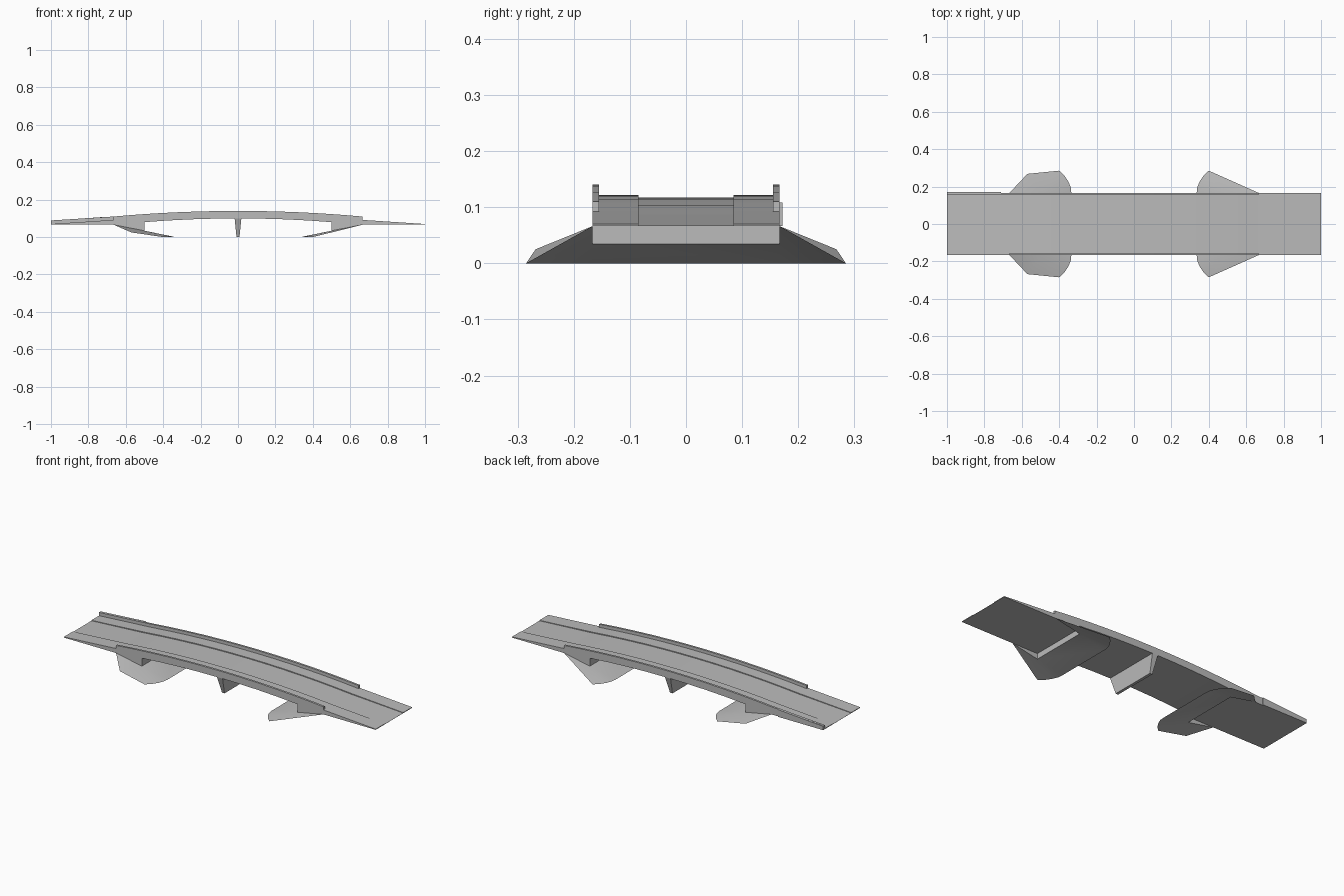
import bpy, bmesh

cube = bpy.data.objects.get("Cube")
if cube:
    bpy.data.objects.remove(cube, do_unlink=True)

concrete = bpy.data.materials.new("concrete_grey")
concrete.use_nodes = True
concrete.diffuse_color = (0.5, 0.5, 0.5, 1)
concrete.node_tree.nodes["Principled BSDF"].inputs["Base Color"].default_value = (0.5, 0.5, 0.5, 1)

HALF, ROAD, RAIL = 0.167, 0.085, 0.155   # half widths of deck, roadway, rail inside
END, HEAD, WALL = 1.0, 0.665, 0.5        # ramp end, embankment head, abutment wall
SOFFIT, FOOT = 0.066, 0.034              # ramp underside, abutment foot


def make(name, verts, faces, smooth=False, solid=True):
    mesh = bpy.data.meshes.new(name)
    mesh.from_pydata(verts, [], faces)
    mesh.materials.append(concrete)
    bm = bmesh.new()
    bm.from_mesh(mesh)
    if solid:
        bmesh.ops.recalc_face_normals(bm, faces=bm.faces)
    bm.to_mesh(mesh)
    bm.free()
    obj = bpy.data.objects.new(name, mesh)
    bpy.context.collection.objects.link(obj)
    if smooth:
        bpy.ops.object.select_all(action='DESELECT')
        obj.select_set(True)
        bpy.context.view_layer.objects.active = obj
        bpy.ops.object.shade_smooth_by_angle()
    return obj


def prism(name, profile, y0, y1):
    """Extrude an x-z outline from y0 to y1."""
    n = len(profile)
    verts = [(x, y, z) for y in (y0, y1) for x, z in profile]
    faces = [tuple(range(n)), tuple(range(2 * n - 1, n - 1, -1))]
    faces += [(i, (i + 1) % n, n + (i + 1) % n, n + i) for i in range(n)]
    return make(name, verts, faces)


def top(x):
    """Cambered top of the deck, straight on the ramps."""
    a = abs(x)
    if a <= HEAD:
        return 0.122 - 0.068 * a * a
    return 0.092 - 0.022 * (a - HEAD) / (END - HEAD)


def stations(a, b, n):
    return [a + (b - a) * i / n for i in range(n + 1)]


main = stations(-HEAD, HEAD, 12)
under = [(x, 0.1 - 0.08 * x * x) for x in stations(WALL, -WALL, 8)]
bottom = [(END, SOFFIT), (WALL, SOFFIT)] + under + [(-WALL, SOFFIT), (-END, SOFFIT)]


def deck_profile(drop):
    return [(x, max(top(x) - drop, SOFFIT + 0.001)) for x in [-END] + main + [END]] + bottom


# Deck: sunken roadway between two raised walkways
prism("roadway", deck_profile(0.005), -ROAD, ROAD)
for side, s in (("left", 1), ("right", -1)):
    prism("walkway_" + side, deck_profile(0), s * ROAD, s * HALF)


# Parapets: the back one carries on down one ramp
def rail(name, xs, y0, y1):
    upper = [(x, top(x) + (0.018 if abs(x) < 0.7 else 0.019)) for x in xs]
    prism(name, upper + [(x, top(x)) for x in reversed(xs)], y0, y1)


rail("front_parapet", main, -HALF, -RAIL)
rail("back_parapet", [-END] + main, RAIL, HALF)
prism("ramp_retaining_strip", [(-END, SOFFIT), (-END, 0.088), (-0.71, 0.108), (-0.71, SOFFIT)],
      HALF, HALF + 0.005)

# Tapered central pier
pier = [(sx * w, sy * d, z) for w, d, z in ((0.008, 0.135, 0), (0.018, HALF, 0.1))
        for sx, sy in ((-1, -1), (1, -1), (1, 1), (-1, 1))]
make("central_pier", pier, [(0, 1, 2, 3), (4, 5, 6, 7)] +
     [(i, (i + 1) % 4, 4 + (i + 1) % 4, 4 + i) for i in range(4)])

# Abutment wall, wing walls and open earth slope at each end
toe = [(0.4, 0.285, 0), (0.372, 0.258, 0), (0.35, 0.225, 0), (0.338, 0.195, 0), (0.335, HALF, 0)]
for side, s in (("left", 1), ("right", -1)):
    x = s * WALL
    make("abutment_wall_" + side,
         [(x, -HALF, FOOT), (x, HALF, FOOT), (x, HALF, 0.08), (x, -HALF, 0.08)],
         [(0, 1, 2, 3) if s < 0 else (3, 2, 1, 0)], solid=False)
    outline = [(HEAD, HALF, SOFFIT)] + ([(0.57, 0.268, 0.025)] if s < 0 else []) + toe
    half = [(WALL, HALF, FOOT)] + outline
    n = len(half)
    verts = [(s * px, t * py, pz) for t in (1, -1) for px, py, pz in half]
    faces = []
    for t, o in ((1, 0), (-1, n)):
        for i in range(1, n - 1):
            f = (o, o + i, o + i + 1)
            faces.append(f if s * t < 0 else f[::-1])
        wing = [(x, t * HALF, FOOT), (x, t * HALF, SOFFIT), (s * HEAD, t * HALF, SOFFIT)]
        make("wing_wall_%s_%s" % (side, "back" if t > 0 else "front"), wing,
             [(0, 1, 2) if s * t > 0 else (2, 1, 0)], solid=False)
    f = (0, n - 1, 2 * n - 1, n)
    faces.append(f if s < 0 else f[::-1])
    slope = make("earth_slope_" + side, verts, faces, smooth=True, solid=False)
    # Face the slope upwards
    bm = bmesh.new()
    bm.from_mesh(slope.data)
    bm.normal_update()
    bmesh.ops.reverse_faces(bm, faces=[fc for fc in bm.faces if fc.normal.z < 0])
    bm.to_mesh(slope.data)
    bm.free()
